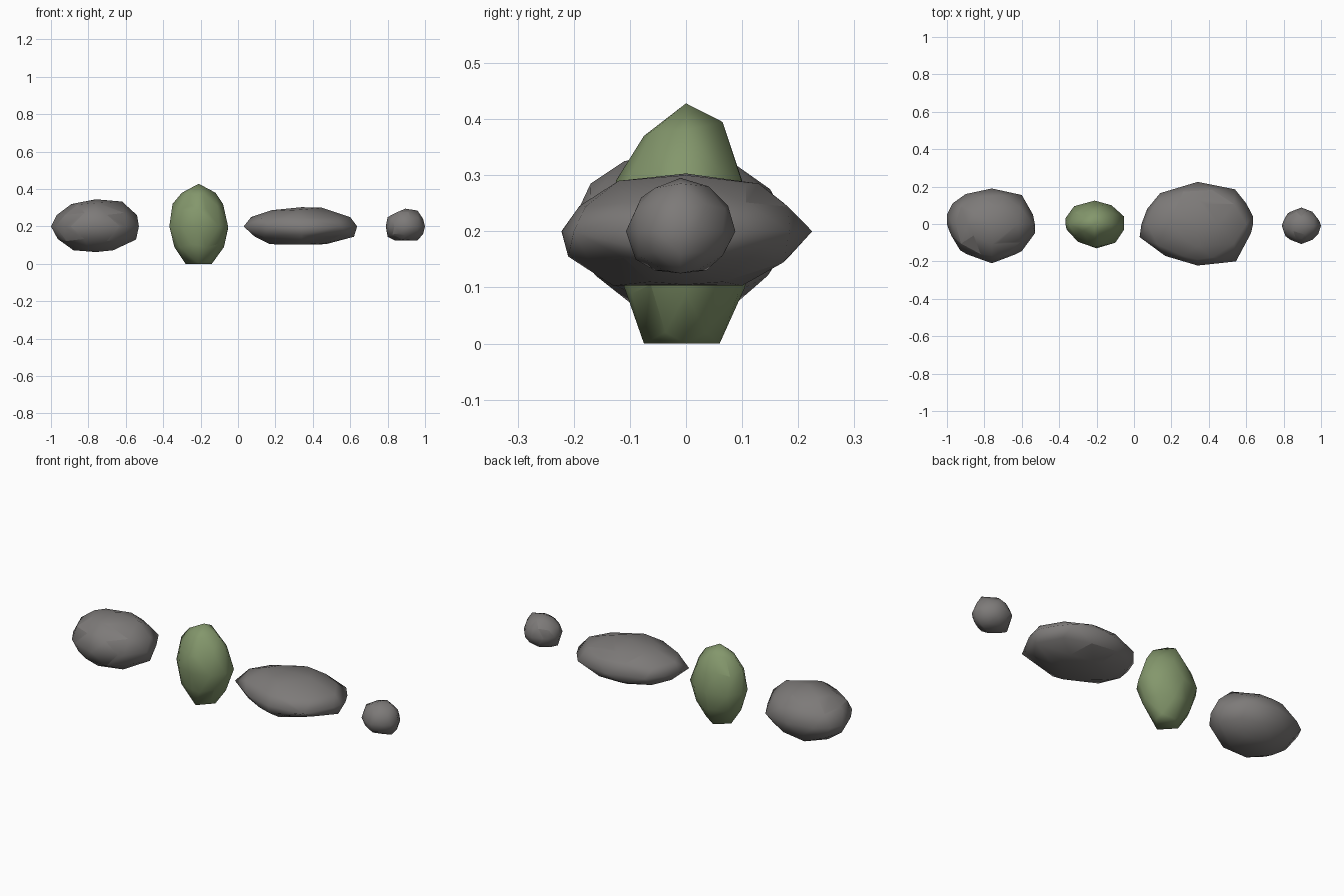
import bpy, bmesh, math
from mathutils import Vector

if "Cube" in bpy.data.objects:
    bpy.data.objects.remove(bpy.data.objects["Cube"])

GREY = (0.205, 0.195, 0.19, 1)
MOSS = (0.23, 0.31, 0.15, 1)


def material(name, color):
    mat = bpy.data.materials.new(name)
    mat.diffuse_color = color
    mat.use_nodes = True
    mat.node_tree.nodes["Principled BSDF"].inputs["Base Color"].default_value = mat.diffuse_color
    return mat


grey = material("grey_stone", GREY)
moss = material("moss", MOSS)


def rock(name, centre, front, top, side, mat=grey, fill=0.95):
    """Hull of three outlines (front x-z, top x-y, side y-z) and a faceted inner body."""
    cx, cy, cz = centre
    pts = [Vector((x, cy, z)) for x, z in front]
    pts += [Vector((x, y, cz)) for x, y in top]
    pts += [Vector((cx, y, z)) for y, z in side]
    lo = [min(p[i] for p in pts) for i in range(3)]
    hi = [max(p[i] for p in pts) for i in range(3)]

    # inner body: low icosphere stretched separately to each side
    bm = bmesh.new()
    bmesh.ops.create_icosphere(bm, subdivisions=2, radius=fill)
    for v in bm.verts:
        for i in range(3):
            reach = hi[i] - centre[i] if v.co[i] > 0 else centre[i] - lo[i]
            if i == 2 and v.co[i] < 0:
                reach *= 1.15          # overshoot, flattened at the base
            v.co[i] = centre[i] + v.co[i] * reach
        v.co.z = max(v.co.z, lo[2])
    for p in pts:
        bm.verts.new(p)
    res = bmesh.ops.convex_hull(bm, input=bm.verts[:])
    junk = {g for k in ("geom_interior", "geom_unused") for g in res[k]
            if isinstance(g, bmesh.types.BMVert)}
    bmesh.ops.delete(bm, geom=list(junk), context='VERTS')
    # merge crowded corners so the facets stay broad
    bmesh.ops.remove_doubles(bm, verts=bm.verts[:], dist=0.018)
    bmesh.ops.recalc_face_normals(bm, faces=bm.faces[:])
    me = bpy.data.meshes.new(name)
    bm.to_mesh(me)
    bm.free()
    ob = bpy.data.objects.new(name, me)
    bpy.context.collection.objects.link(ob)
    me.materials.append(mat)
    bpy.ops.object.select_all(action='DESELECT')
    ob.select_set(True)
    bpy.context.view_layer.objects.active = ob
    bpy.ops.object.shade_smooth_by_angle(angle=math.radians(85))
    return ob


# chunky boulder
rock("boulder", (-0.76, 0, 0.2),
     [(-1, .2), (-.97, .26), (-.89, .32), (-.76, .345), (-.62, .333), (-.54, .26),
      (-.53, .2), (-.545, .13), (-.76, .063), (-.9, .092), (-.97, .15)],
     [(-1, .05), (-.97, .11), (-.9, .16), (-.76, .19), (-.6, .155), (-.54, .05),
      (-.53, -.05), (-.6, -.145), (-.76, -.21), (-.93, -.14), (-.99, -.03)],
     [(-.17, .285), (-.11, .325), (.1, .305), (.15, .275)])

# tall mossy stone
rock("mossy_stone", (-0.21, 0, 0.2),
     [(-.367, .2), (-.35, .32), (-.3, .38), (-.21, .428), (-.12, .38), (-.08, .32),
      (-.053, .19), (-.075, .09), (-.14, 0), (-.28, 0), (-.34, .09)],
     [(-.367, .03), (-.32, .095), (-.21, .125), (-.12, .1), (-.053, .04),
      (-.053, -.03), (-.1, -.1), (-.2, -.13), (-.3, -.095), (-.36, -.03)],
     [(.065, .395), (.1, .29), (.105, .1), (.06, 0),
      (-.075, 0), (-.11, .1), (-.125, .29), (-.075, .37)],
     mat=moss, fill=0.92)

# wide flat slab
rock("flat_slab", (0.34, 0, 0.2),
     [(.07, .25), (.18, .287), (.34, .303), (.45, .3), (.6, .25),
      (.637, .2), (.62, .145), (.47, .105), (.17, .105), (.09, .145)],
     [(.03, -.07), (.04, 0), (.07, .08), (.14, .165), (.34, .225), (.54, .185),
      (.6, .11), (.637, .04), (.625, -.05), (.545, -.2), (.34, -.222),
      (.2, -.18), (.1, -.12)],
     [(-.21, .155), (-.13, .103), (.1, .103), (.18, .155),
      (.13, .285), (-.12, .29), (-.19, .245)])

# small pebble
rock("pebble", (0.895, -0.01, 0.2),
     [(.79, .2), (.8, .25), (.895, .295), (.96, .285), (.99, .24), (1, .2),
      (.99, .16), (.96, .125), (.84, .125), (.8, .145)],
     [(.79, -.01), (.82, .055), (.895, .088), (.96, .06), (1, 0),
      (.985, -.055), (.895, -.107), (.81, -.065)],
     [(.04, .28), (.075, .245), (.04, .125), (-.06, .125), (-.09, .15), (-.08, .26)])
